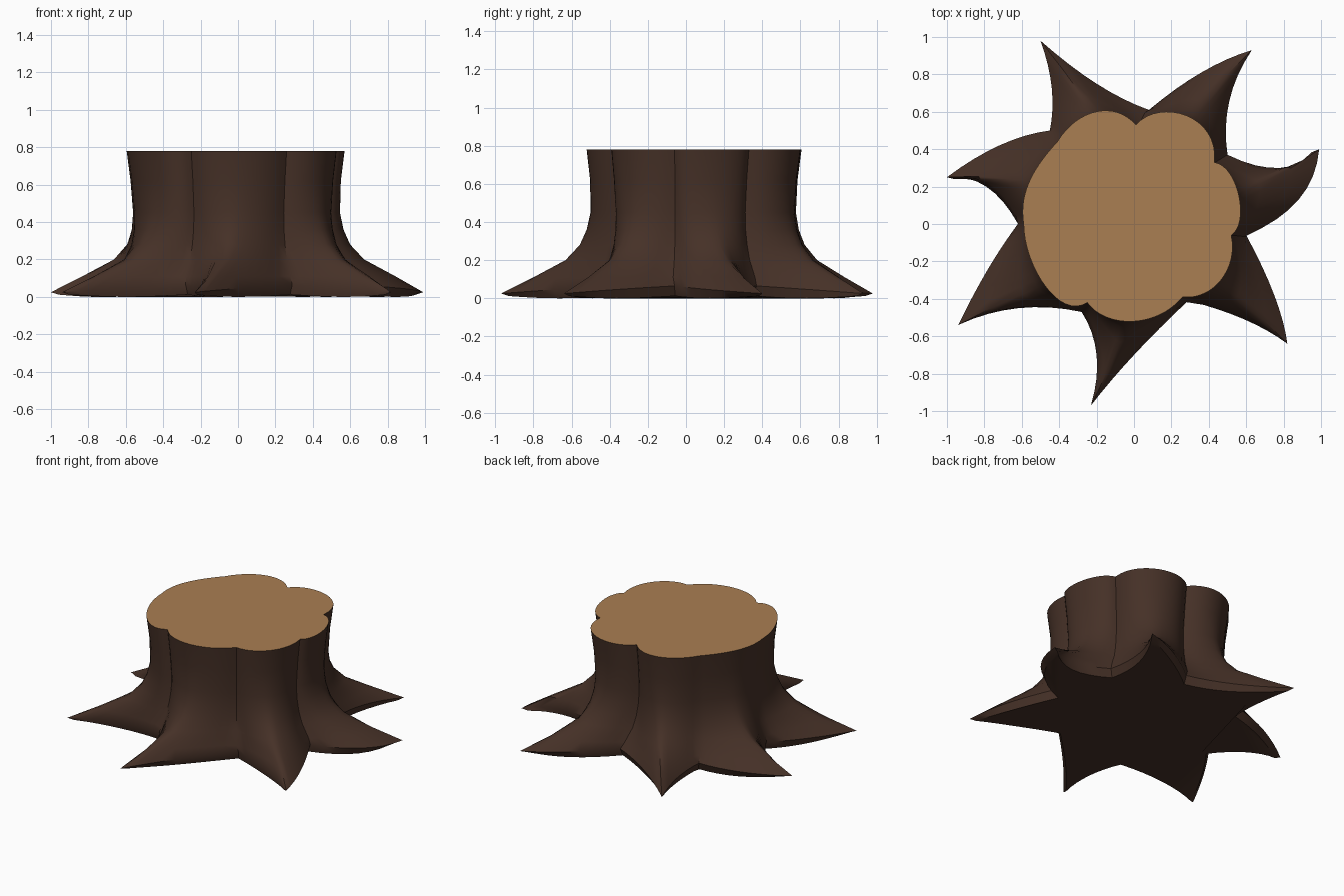
import bpy
import bmesh
import math
from mathutils import Vector

if "Cube" in bpy.data.objects:
    bpy.data.objects.remove(bpy.data.objects["Cube"], do_unlink=True)


def material(name, rgb):
    mat = bpy.data.materials.new(name)
    mat.use_nodes = True
    color = (*rgb, 1)
    mat.diffuse_color = color
    bsdf = mat.node_tree.nodes["Principled BSDF"]
    bsdf.inputs["Base Color"].default_value = color
    bsdf.inputs["Roughness"].default_value = 0.9
    return mat


def bezier(points, t):
    points = [Vector(p) for p in points]
    while len(points) > 1:
        points = [a.lerp(b, t) for a, b in zip(points, points[1:])]
    return points[0]


# Counter-clockwise lobes of the cut top: crease, then two curve handles
LOBES = [
    ((.52, -.06), (.62, 0), (.56, .31)),
    ((.43, .33), (.46, .58), (.14, .68)),
    ((.01, .53), (-.1, .66), (-.3, .62)),
    ((-.41, .44), (-.52, .32), (-.62, .18)),
    ((-.59, 0), (-.59, -.22), (-.4, -.52)),
    ((-.25, -.42), (-.15, -.56), (.12, -.56)),
    ((.26, -.39), (.42, -.41), (.56, -.24)),
]
# Matching roots on the ground: valley, flank handle, tip, flank handle
ROOTS = [
    ((.6, -.06), (.965, .09), (.99, .4), (.815, .215)),
    ((.5, .37), (.455, .67), (.63, .93), (.365, .85)),
    ((.08, .61), (-.19, .705), (-.5, .98), (-.405, .72)),
    ((-.45, .5), (-.715, .465), (-1, .25), (-.77, .275)),
    ((-.62, 0), (-.78, -.21), (-.94, -.54), (-.63, -.395)),
    ((-.28, -.47), (-.145, -.68), (-.23, -.97), (-.03, -.71)),
    ((.29, -.41), (.625, -.495), (.82, -.64), (.79, -.41)),
]
STEPS = 16

top, base, tipness = [], [], []
for i, (lobe, root) in enumerate(zip(LOBES, ROOTS)):
    following = (i + 1) % len(LOBES)
    valley, flank_a, tip, flank_b = root
    for s in range(STEPS):
        u = s / STEPS
        top.append(bezier([*lobe, LOBES[following][0]], u))
        if u < .5:
            base.append(bezier([valley, flank_a, tip], 2 * u))
        else:
            base.append(bezier([tip, flank_b, ROOTS[following][0]], 2 * u - 1))
        tipness.append(1 - abs(2 * u - 1))

# Softened ground outline rounds the ridges above the roots
count = len(base)
soft = [(base[k - 1] + base[k] * 2 + base[(k + 1) % count]) / 4 for k in range(count)]

bm = bmesh.new()
rings = []


def add_ring(points, heights):
    rings.append([bm.verts.new((p.x, p.y, z)) for p, z in zip(points, heights)])


# Trunk levels: height, spread toward the roots, waist scale
for z, spread, waist in [(.78, 0, 1), (.62, 0, .965), (.45, .03, .935), (.36, .08, .93),
                         (.28, .15, .94), (.2, .31, .95), (.11, .68, .98)]:
    add_ring([(a * waist).lerp(b, spread) for a, b in zip(top, soft)], [z] * count)

# Root rim, lifted in the valleys, then the tucked-in underside
add_ring(base, [.065 - .04 * t for t in tipness])
add_ring([p * .96 for p in base], [.012 - .012 * math.sin(math.pi * t) for t in tipness])

for upper, lower in zip(rings, rings[1:]):
    for k in range(count):
        n = (k + 1) % count
        bm.faces.new((upper[k], lower[k], lower[n], upper[n]))
bm.faces.new(rings[0]).material_index = 1
bm.faces.new(rings[-1][::-1])

# Sharp creases down the trunk between lobes
bm.normal_update()
mesh = bpy.data.meshes.new("tree_stump")
bm.to_mesh(mesh)
bm.free()
mesh.materials.append(material("dark_bark", (.06, .03, .02)))
mesh.materials.append(material("cut_wood", (.4, .21, .084)))

stump = bpy.data.objects.new("tree_stump", mesh)
bpy.context.collection.objects.link(stump)
bpy.context.view_layer.objects.active = stump
stump.select_set(True)
bpy.ops.object.shade_smooth_by_angle(angle=math.radians(40))
